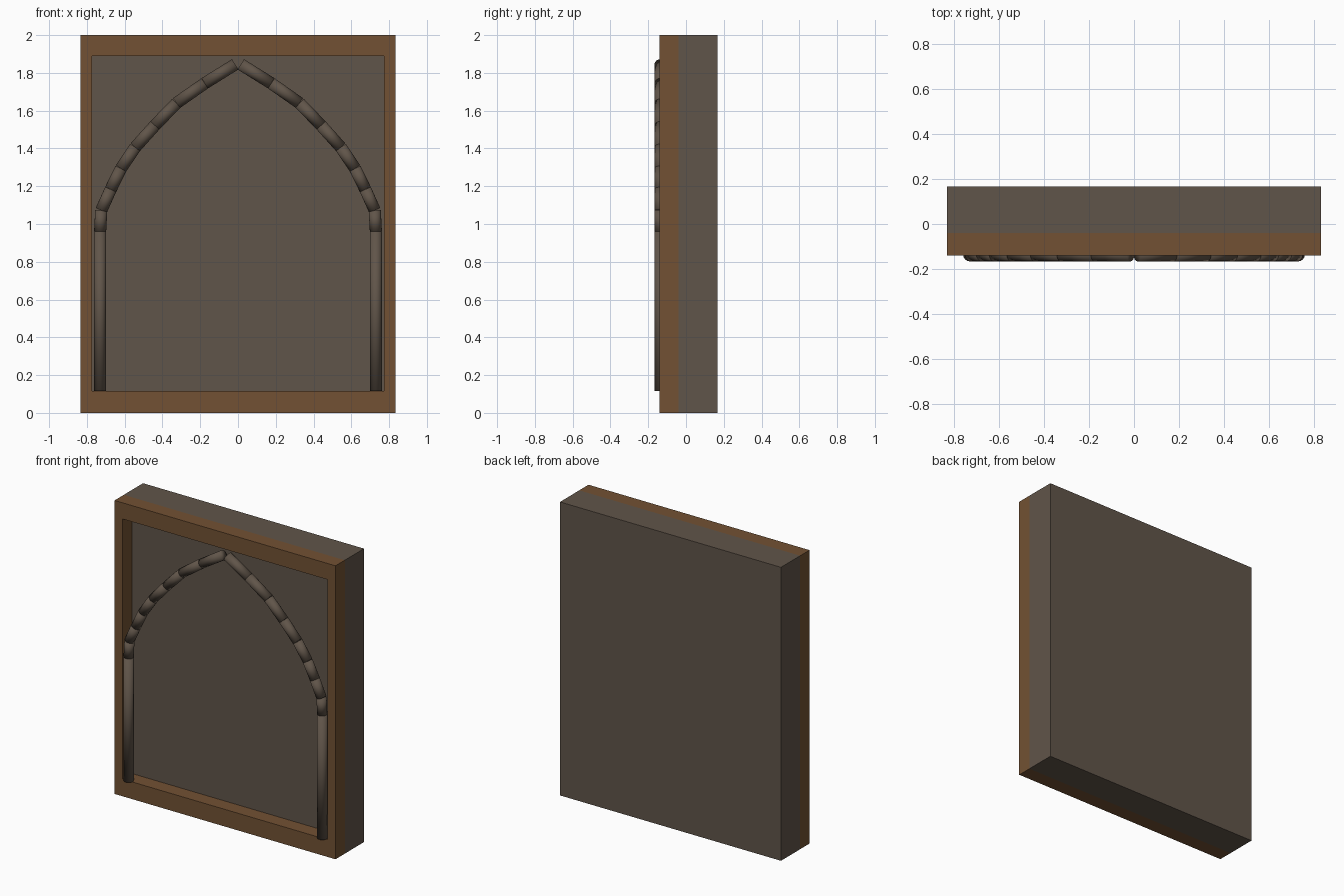
import bpy
import bmesh
from mathutils import Vector

cube = bpy.data.objects.get("Cube")
if cube:
    bpy.data.objects.remove(cube, do_unlink=True)


def make_material(name, rgb):
    mat = bpy.data.materials.new(name)
    mat.use_nodes = True
    color = (*rgb, 1.0)
    mat.diffuse_color = color
    mat.node_tree.nodes["Principled BSDF"].inputs["Base Color"].default_value = color
    return mat


STONE = make_material("grey brown stone", (0.118, 0.09, 0.067))
WOOD = make_material("warm brown wood", (0.168, 0.083, 0.033))

HALF_W, HEIGHT = 0.833, 2.0
FRONT, SPLIT, BACK = -0.14, -0.04, 0.167
IN_X, IN_LOW, IN_HIGH = 0.772, 0.117, 1.89
TUBE_Y, TUBE_R = -0.135, 0.032


def finish(name, bm, mat, smooth=False):
    bmesh.ops.recalc_face_normals(bm, faces=bm.faces)
    mesh = bpy.data.meshes.new(name)
    for face in bm.faces:
        face.smooth = smooth
    bm.to_mesh(mesh)
    bm.free()
    mesh.materials.append(mat)
    obj = bpy.data.objects.new(name, mesh)
    bpy.context.collection.objects.link(obj)
    return obj


def tube(name, start, end):
    """Round stone bar between two (x, z) points."""
    a, b = (Vector((p[0], TUBE_Y, p[1])) for p in (start, end))
    axis = b - a
    bm = bmesh.new()
    bmesh.ops.create_cone(bm, cap_ends=True, segments=16, radius1=TUBE_R,
                          radius2=TUBE_R, depth=axis.length)
    obj = finish(name, bm, STONE, smooth=True)
    obj.location = (a + b) / 2
    obj.rotation_euler = axis.to_track_quat("Z", "Y").to_euler()
    return obj


# Solid stone slab behind the frame
bm = bmesh.new()
bmesh.ops.create_cube(bm, size=1.0)
bmesh.ops.scale(bm, verts=bm.verts, vec=(2 * HALF_W, BACK - SPLIT, HEIGHT))
bmesh.ops.translate(bm, verts=bm.verts, vec=(0, (BACK + SPLIT) / 2, HEIGHT / 2))
finish("back_slab", bm, STONE)

# Rectangular wooden frame: a ring of faces extruded backwards
bm = bmesh.new()


def rectangle(x, low, high):
    corners = ((-x, low), (x, low), (x, high), (-x, high))
    return [bm.verts.new((cx, FRONT, cz)) for cx, cz in corners]


outer = rectangle(HALF_W, 0, HEIGHT)
inner = rectangle(IN_X, IN_LOW, IN_HIGH)
for i in range(4):
    j = (i + 1) % 4
    bm.faces.new((outer[i], outer[j], inner[j], inner[i]))
ring = bmesh.ops.extrude_face_region(bm, geom=bm.faces[:], use_keep_orig=True)
moved = [g for g in ring["geom"] if isinstance(g, bmesh.types.BMVert)]
bmesh.ops.translate(bm, verts=moved, vec=(0, SPLIT - FRONT, 0))
finish("front_frame", bm, WOOD)

# Pointed arch of short bars on two straight posts
ARCH = [(0.73, 0.96), (0.724, 1.072), (0.674, 1.183), (0.62, 1.294),
        (0.544, 1.406), (0.44, 1.522), (0.326, 1.64), (0.176, 1.745),
        (0.015, 1.845)]
for side, sign in (("left", 1), ("right", -1)):
    points = [(sign * x, z) for x, z in ARCH]
    tube(f"{side}_post", (points[0][0], IN_LOW), points[0])
    for n, (p, q) in enumerate(zip(points, points[1:]), 1):
        tube(f"{side}_arch_stone_{n}", p, q)
